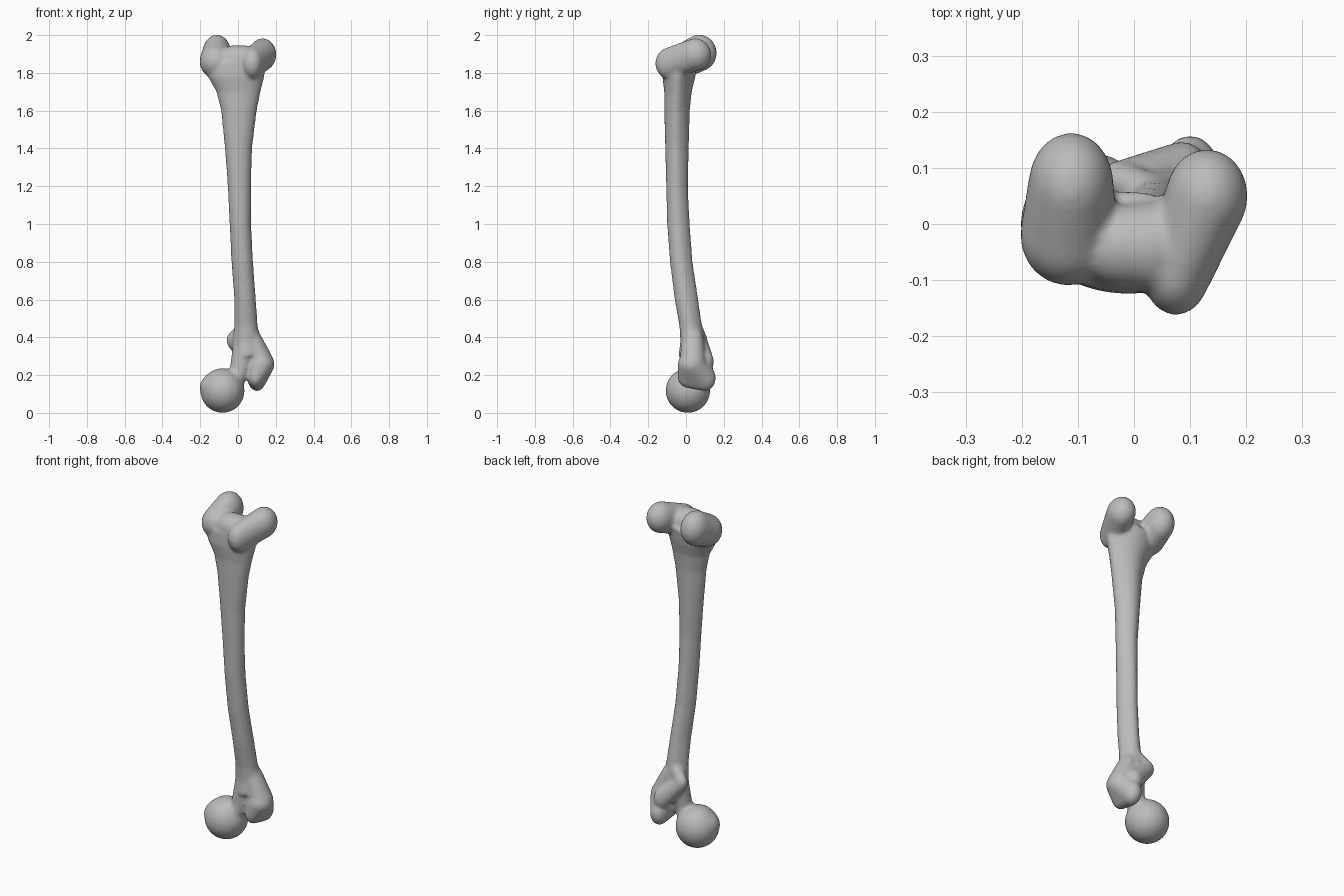
import bpy, bmesh, math
from mathutils import Vector, Matrix

cube = bpy.data.objects.get("Cube")
if cube:
    bpy.data.objects.remove(cube, do_unlink=True)

bone = bpy.data.materials.new("bone_grey")
bone.use_nodes = True
colour = (0.5, 0.5, 0.5, 1)
bone.diffuse_color = colour
shader = next(n for n in bone.node_tree.nodes if n.type == 'BSDF_PRINCIPLED')
shader.inputs["Base Color"].default_value = colour

bm = bmesh.new()


def blob(*balls):
    """Add the convex hull of a few ellipsoids, each (centre, radii)."""
    part = bmesh.new()
    for centre, radii in balls:
        place = Matrix.Translation(centre) @ Matrix.Diagonal((*radii, 1))
        bmesh.ops.create_uvsphere(part, u_segments=32, v_segments=20, radius=1, matrix=place)
    hull = bmesh.ops.convex_hull(part, input=part.verts)
    spare = {g for g in hull["geom_interior"] if isinstance(g, bmesh.types.BMVert)}
    bmesh.ops.delete(part, geom=list(spare), context='VERTS')
    bmesh.ops.recalc_face_normals(part, faces=part.faces)
    mesh = bpy.data.meshes.new("part")
    part.to_mesh(mesh)
    part.free()
    bm.from_mesh(mesh)
    bpy.data.meshes.remove(mesh)


def loft(stations, sides=36):
    """Add a closed tube; each station is z, x range, y range."""
    rings = []
    for z, x0, x1, y0, y1 in stations:
        ring = []
        for i in range(sides):
            a = math.tau * i / sides
            narrow = 1 - 0.25 * max(0, math.sin(a))   # ridge along the back
            x = (x0 + x1) / 2 + (x1 - x0) / 2 * math.cos(a) * narrow
            y = (y0 + y1) / 2 + (y1 - y0) / 2 * math.sin(a)
            ring.append(bm.verts.new((x, y, z)))
        rings.append(ring)
    for low, high in zip(rings, rings[1:]):
        for i in range(sides):
            j = (i + 1) % sides
            bm.faces.new((low[i], low[j], high[j], high[i]))
    bm.faces.new(rings[0][::-1])
    bm.faces.new(rings[-1])


# Shaft, flaring into the upper joint
loft([
    (0.30, -0.03, 0.13, -0.04, 0.11),
    (0.38, -0.03, 0.12, -0.03, 0.10),
    (0.46, -0.02, 0.105, -0.035, 0.085),
    (0.60, -0.02, 0.095, -0.06, 0.065),
    (0.80, -0.035, 0.08, -0.085, 0.035),
    (1.00, -0.045, 0.07, -0.1, 0.02),
    (1.20, -0.055, 0.07, -0.105, 0.01),
    (1.40, -0.07, 0.075, -0.11, 0.015),
    (1.60, -0.09, 0.1, -0.115, 0.02),
    (1.70, -0.115, 0.12, -0.115, 0.03),
    (1.78, -0.16, 0.14, -0.125, 0.05),
    (1.86, -0.17, 0.15, -0.12, 0.06),
])

# Two rounded knuckles with a bridge between them
blob(((-0.112, 0.07, 1.905), (0.076, 0.093, 0.097)),
     ((-0.118, -0.02, 1.86), (0.085, 0.09, 0.09)))
blob(((0.13, 0.05, 1.897), (0.073, 0.084, 0.086)),
     ((0.075, -0.085, 1.85), (0.06, 0.078, 0.085)))
blob(((-0.02, -0.04, 1.87), (0.08, 0.075, 0.076)),
     ((0.03, -0.04, 1.87), (0.07, 0.08, 0.076)))

# Ball head and neck
blob(((-0.082, 0.01, 0.118), (0.117, 0.118, 0.118)),
     ((-0.13, 0, 0.135), (0.073, 0.08, 0.072)))
blob(((0.035, 0.03, 0.34), (0.065, 0.06, 0.07)),
     ((0.005, 0.015, 0.21), (0.05, 0.05, 0.05)))
blob(((0.005, 0.015, 0.21), (0.05, 0.05, 0.05)),
     ((-0.06, 0.01, 0.13), (0.07, 0.07, 0.07)))

# Large outer knob beside the neck
blob(((0.122, 0.03, 0.255), (0.071, 0.075, 0.065)),
     ((0.095, 0.02, 0.19), (0.045, 0.065, 0.06)),
     ((0.1, 0.1, 0.185), (0.05, 0.058, 0.07)))
blob(((0.122, 0.035, 0.27), (0.068, 0.07, 0.06)),
     ((0.075, 0.035, 0.40), (0.045, 0.055, 0.05)))

# Small inner knob and the crest joining both knobs
blob(((-0.025, 0.08, 0.385), (0.038, 0.033, 0.045)),
     ((0.03, 0.05, 0.44), (0.035, 0.04, 0.05)))
blob(((-0.025, 0.08, 0.38), (0.035, 0.033, 0.045)),
     ((0.085, 0.105, 0.27), (0.045, 0.042, 0.06)))

# Fuse everything into one smooth surface
mesh = bpy.data.meshes.new("thigh_bone")
bm.to_mesh(mesh)
bm.free()
mesh.materials.append(bone)
thigh_bone = bpy.data.objects.new("thigh_bone", mesh)
bpy.context.collection.objects.link(thigh_bone)

fuse = thigh_bone.modifiers.new("fuse", 'REMESH')
fuse.mode = 'VOXEL'
fuse.voxel_size = 0.009
fuse.use_smooth_shade = True
soften = thigh_bone.modifiers.new("soften", 'SMOOTH')
soften.factor = 0.5
soften.iterations = 10
